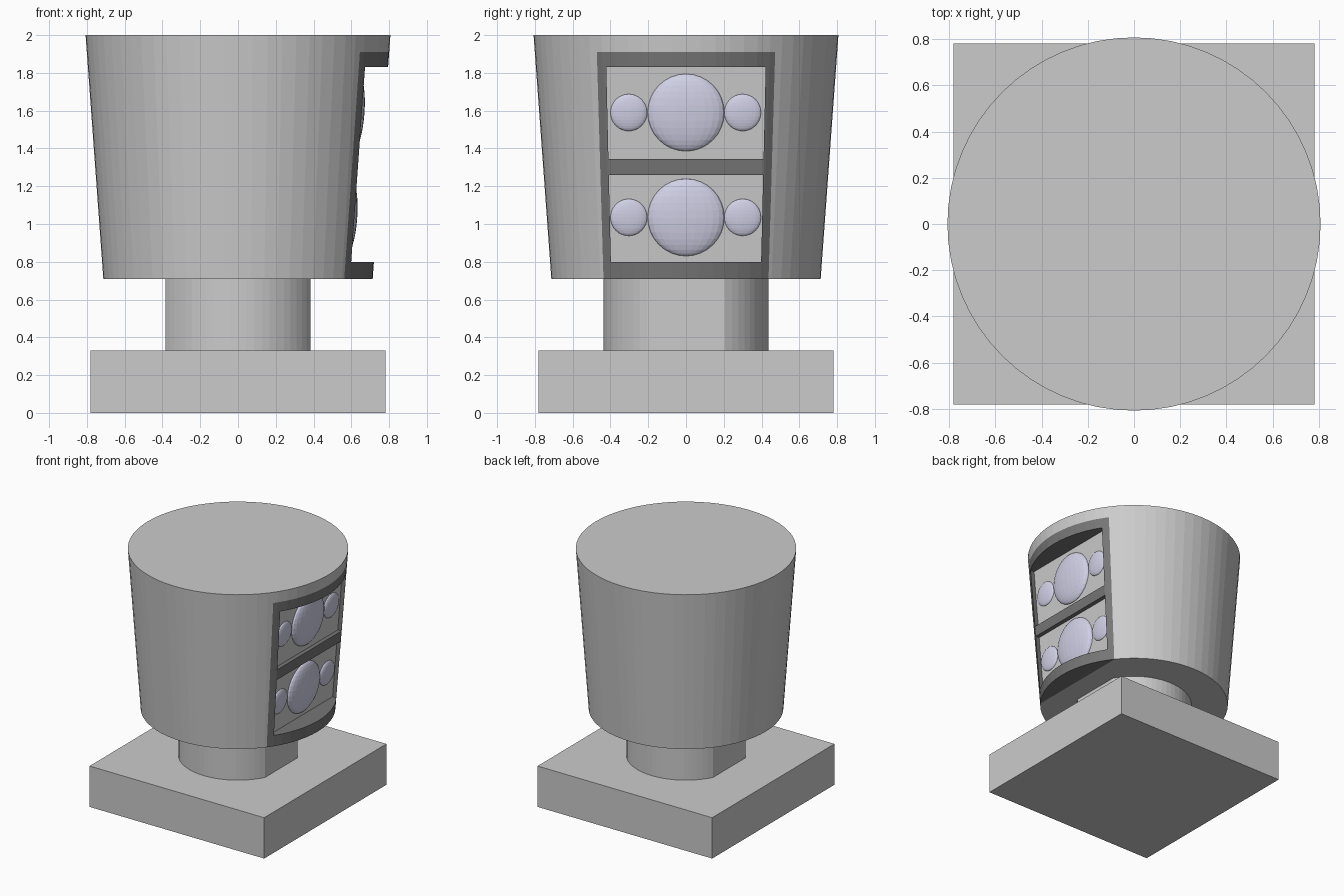
import bpy, bmesh
from mathutils import Matrix

if "Cube" in bpy.data.objects:
    bpy.data.objects.remove(bpy.data.objects["Cube"])


def material(name, rgb):
    m = bpy.data.materials.new(name)
    m.diffuse_color = (*rgb, 1)
    m.use_nodes = True
    m.node_tree.nodes["Principled BSDF"].inputs["Base Color"].default_value = m.diffuse_color
    return m


GREY = material("light_grey", (0.6, 0.6, 0.6))
DARK = material("dark_grey", (0.18, 0.18, 0.18))
LENS = material("pale_lavender", (0.67, 0.67, 0.84))


def make(name, bm, mat):
    me = bpy.data.meshes.new(name)
    bmesh.ops.recalc_face_normals(bm, faces=bm.faces)
    bm.to_mesh(me)
    bm.free()
    me.materials.append(mat)
    ob = bpy.data.objects.new(name, me)
    bpy.context.collection.objects.link(ob)
    return ob


def cone(name, r0, r1, z0, z1, mat, sides=64):
    bm = bmesh.new()
    bmesh.ops.create_cone(bm, cap_ends=True, segments=sides, radius1=r0, radius2=r1, depth=z1 - z0,
                          matrix=Matrix.Translation((0, 0, (z0 + z1) / 2)))
    return make(name, bm, mat)


def line(za, a, zb, b):
    """Linear function of height through two measured points."""
    return lambda z: a + (b - a) * (z - za) / (zb - za)


def prism(name, z0, z1, back, half, mat, front=lambda z: 1.0):
    """Box whose back, front and half width vary with height."""
    bm = bmesh.new()
    rings = [[bm.verts.new((x, y, z)) for x, y in
              ((back(z), -half(z)), (front(z), -half(z)), (front(z), half(z)), (back(z), half(z)))]
             for z in (z0, z1)]
    lo, hi = rings
    bm.faces.new(lo)
    bm.faces.new(hi)
    for i in range(4):
        j = (i + 1) % 4
        bm.faces.new((lo[i], lo[j], hi[j], hi[i]))
    return make(name, bm, mat)


def boolean(ob, cutter, op):
    cutter.hide_render = True
    mod = ob.modifiers.new("cut", 'BOOLEAN')
    mod.operation, mod.object, mod.solver = op, cutter, 'EXACT'
    bpy.context.view_layer.objects.active = ob
    bpy.ops.object.modifier_apply(modifier=mod.name)
    bpy.data.objects.remove(cutter)
    mat = ob.data.materials[0]
    ob.data.materials.clear()
    ob.data.materials.append(mat)
    for p in ob.data.polygons:
        p.material_index = 0


# Square base
prism("base", 0, 0.33, lambda z: -0.78, lambda z: 0.78, GREY, lambda z: 0.78)

# Round neck with flats on both x sides
bm = bmesh.new()
bmesh.ops.create_cone(bm, cap_ends=True, segments=64, radius1=0.437, radius2=0.437, depth=0.38,
                      matrix=Matrix.Translation((0, 0, 0.52)))
for s in (-1, 1):
    cut = bmesh.ops.bisect_plane(bm, geom=bm.verts[:] + bm.edges[:] + bm.faces[:],
                                 plane_co=(s * 0.385, 0, 0), plane_no=(s, 0, 0), clear_outer=True)
    bmesh.ops.contextual_create(bm, geom=[e for e in cut["geom_cut"] if isinstance(e, bmesh.types.BMEdge)])
make("neck", bm, GREY)

# Tapered head with a flat panel cut into the +x side
panel = line(0.71, 0.56, 1.91, 0.643)
outer = line(0.71, 0.437, 1.91, 0.472)
inner = line(0.80, 0.398, 1.83, 0.422)
bar_face = line(0.80, 0.597, 1.83, 0.674)
HEAD = (0.713, 0.807, 0.71, 2.0)
head = cone("head", *HEAD, GREY)
boolean(head, prism("cutter", 0.6, 1.91, panel, outer, GREY), 'DIFFERENCE')

# Dark frame following the cone, with two openings and a recessed bar
frame = cone("display_frame", *HEAD, DARK)
boolean(frame, prism("cutter", 0.6, 1.91, panel, outer, DARK), 'INTERSECT')
for z0, z1 in ((0.80, 1.26), (1.345, 1.83)):
    boolean(frame, prism("cutter", z0, z1, lambda z: panel(z) - 0.1, inner, DARK), 'DIFFERENCE')
boolean(frame, prism("cutter", 1.2, 1.4, bar_face, inner, DARK), 'DIFFERENCE')

# Flattened lamps: one large and two small in each row
for row, z in (("lower", 1.035), ("upper", 1.59)):
    for part, y, r in (("centre", 0, 0.203), ("left", -0.303, 0.097), ("right", 0.3, 0.097)):
        bm = bmesh.new()
        bmesh.ops.create_uvsphere(
            bm, u_segments=24, v_segments=16, radius=1,
            matrix=Matrix.Translation((panel(z), y, z))
            @ Matrix.Rotation(0.07, 4, 'Y') @ Matrix.Diagonal((r * 0.24, r, r * 1.01, 1)))
        make(f"{row}_{part}_lamp", bm, LENS)
